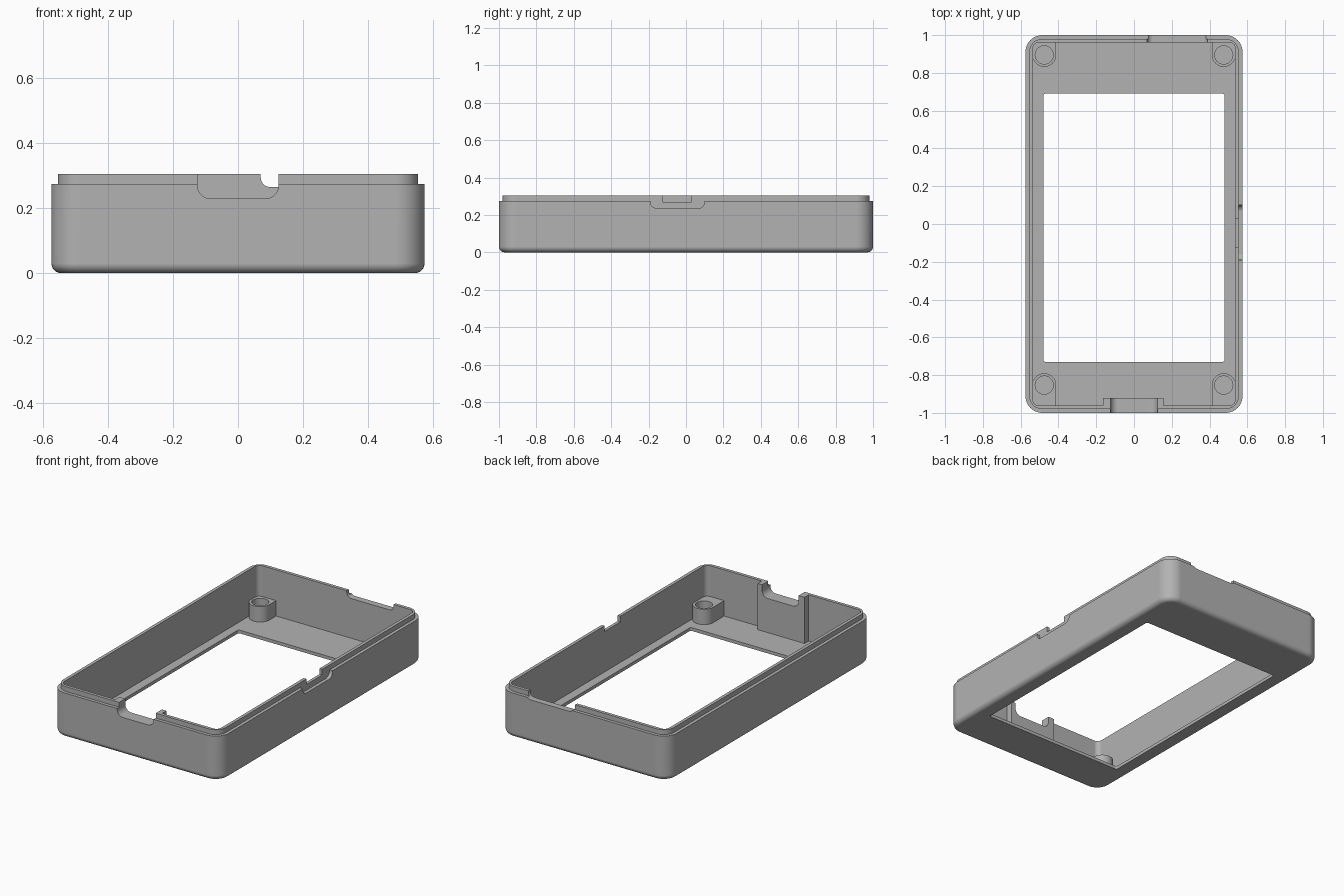
import bpy, bmesh
from math import sin, cos, pi, radians

cube = bpy.data.objects.get("Cube")
if cube:
    bpy.data.objects.remove(cube, do_unlink=True)

grey = bpy.data.materials.new("plain grey")
grey.use_nodes = True
grey.diffuse_color = (0.45, 0.45, 0.45, 1)
grey.node_tree.nodes["Principled BSDF"].inputs["Base Color"].default_value = grey.diffuse_color

HX, HY = 0.575, 1.0            # outer half sizes
RIM, LEDGE, FLOOR = 0.305, 0.275, 0.02
WALL = 0.04


def finish(bm, name):
    bmesh.ops.recalc_face_normals(bm, faces=bm.faces[:])
    mesh = bpy.data.meshes.new(name)
    bm.to_mesh(mesh)
    bm.free()
    mesh.materials.append(grey)
    ob = bpy.data.objects.new(name, mesh)
    bpy.context.collection.objects.link(ob)
    return ob


def loft(name, rings, closed=False):
    """Skin a stack of equal-length rings; close into a loop or cap the ends."""
    bm = bmesh.new()
    loops = [[bm.verts.new(p) for p in ring] for ring in rings]
    n = len(loops[0])
    pairs = list(zip(loops, loops[1:]))
    if closed:
        pairs.append((loops[-1], loops[0]))
    else:
        bm.faces.new(loops[0])
        bm.faces.new(loops[-1])
    for a, b in pairs:
        for i in range(n):
            j = (i + 1) % n
            bm.faces.new((a[i], a[j], b[j], b[i]))
    return finish(bm, name)


def rounded_rect(hx, hy, r, z, cy=0, steps=10):
    pts = []
    for k, (sx, sy) in enumerate(((1, 1), (-1, 1), (-1, -1), (1, -1))):
        for i in range(steps + 1):
            t = (k + i / steps) * pi / 2
            pts.append((sx * (hx - r) + r * cos(t), cy + sy * (hy - r) + r * sin(t), z))
    return pts


def inset(d, r, z):
    return rounded_rect(HX - d, HY - d, r, z)


# Shell: filleted base, outer wall, stepped lip, cavity, floor and window
fillet, corner = 0.03, 0.09
rings = []
for i in range(7):
    t = i / 6 * pi / 2
    d = fillet * (1 - sin(t))
    rings.append(inset(d, corner - d, fillet * (1 - cos(t))))
rings += [inset(0, corner, LEDGE), inset(0.02, 0.07, LEDGE), inset(0.02, 0.07, RIM),
          inset(WALL, 0.03, RIM), inset(WALL, 0.03, FLOOR)]
rings += [rounded_rect(0.48, 0.71, 0.012, z, cy=-0.02) for z in (FLOOR, 0)]
shell = loft("case_shell", rings, closed=True)


# Thickened wall behind the front opening
def rect_ring(x0, x1, y0, y1, z):
    return [(x0, y0, z), (x1, y0, z), (x1, y1, z), (x0, y1, z)]


front_pad = loft("front_port_pad", [rect_ring(-0.165, 0.155, -HY + WALL, -0.92, z)
                                    for z in (FLOOR, RIM)])


# Openings cut down from the rim
def notch(lo, hi, bottom, r, near, far, along_x, targets):
    prof = [(hi, 0.4), (lo, 0.4)]
    if r:
        for cx, start in ((lo + r, pi), (hi - r, 1.5 * pi)):
            for i in range(9):
                t = start + i / 8 * pi / 2
                prof.append((cx + r * cos(t), bottom + r + r * sin(t)))
    else:
        prof += [(lo, bottom), (hi, bottom)]
    cutter = loft("notch_cutter", [[(u, v, z) if along_x else (v, u, z) for u, z in prof]
                                   for v in (near, far)])
    for ob in targets:
        mod = ob.modifiers.new("notch", 'BOOLEAN')
        mod.operation = 'DIFFERENCE'
        mod.solver = 'EXACT'
        mod.object = cutter
        bpy.context.view_layer.objects.active = ob
        bpy.ops.object.modifier_apply(modifier=mod.name)
    bpy.data.objects.remove(cutter, do_unlink=True)


notch(-0.125, 0.125, 0.23, 0.04, -1.1, -0.85, True, (shell, front_pad))
notch(0.07, 0.39, 0.265, 0.03, 0.9, 1.1, True, (shell,))
notch(-0.19, 0.1, 0.235, 0.035, 0.554, 0.7, False, (shell,))
notch(-0.125, 0.03, 0.27, 0, 0.45, 0.7, False, (shell,))


# Screw bosses: round inward, squared off into the end wall, blind hole
def boss(name, cx, cy, depth, side):
    r, hole, top, n = 0.063, 0.048, 0.115, 48

    def ring(z, bore):
        pts = []
        for i in range(n):
            c, s = cos(2 * pi * i / n), sin(2 * pi * i / n)
            if bore:
                x, y = hole * c, hole * s
            elif s <= 0:
                x, y = r * c, r * s
            else:
                m = max(abs(c), abs(s))
                x, y = r * c / m, depth * s / m
            pts.append((cx + x, cy + side * y, z))
        return pts

    return loft(name, [ring(0.01, False), ring(top, False), ring(top, True),
                       ring(FLOOR + 0.005, True)])


parts = [shell, front_pad]
for sx, lr in ((1, "left"), (-1, "right")):
    parts.append(boss("back_" + lr + "_boss", sx * 0.475, 0.895, 0.07, 1))
    parts.append(boss("front_" + lr + "_boss", sx * 0.475, -0.853, 0.112, -1))

# Smooth curves, crisp edges
bpy.ops.object.select_all(action='DESELECT')
for ob in parts:
    ob.select_set(True)
bpy.context.view_layer.objects.active = shell
bpy.ops.object.shade_smooth_by_angle(angle=radians(30))
for ob in parts:
    mod = ob.modifiers.new("even_normals", 'WEIGHTED_NORMAL')
    mod.keep_sharp = True
